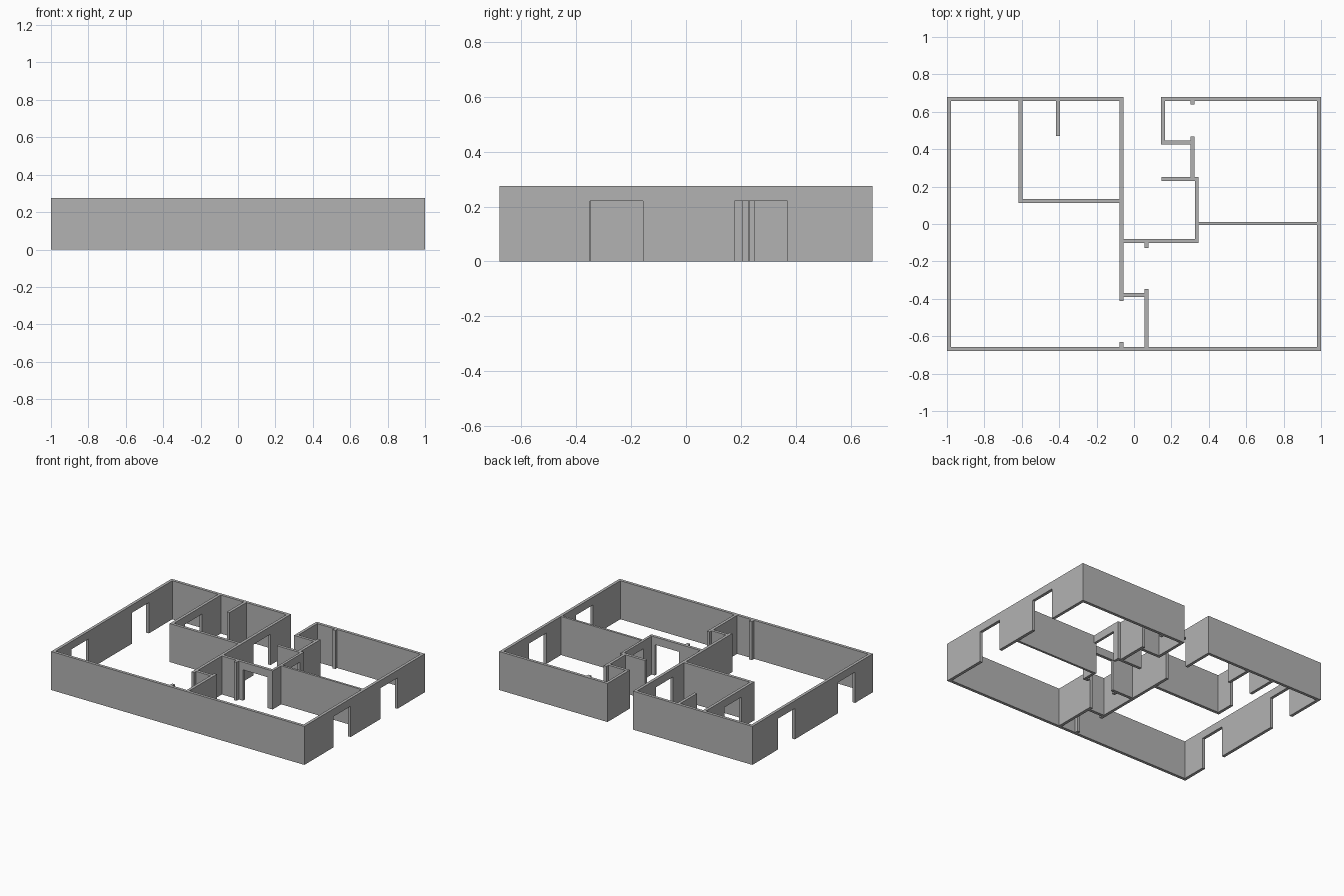
import bpy
import bmesh

if "Cube" in bpy.data.objects:
    bpy.data.objects.remove(bpy.data.objects["Cube"], do_unlink=True)

WALL_H = 0.275
DOOR_H = 0.22
T = 0.021  # wall thickness

# Single plaster colour
plaster = bpy.data.materials.new("plaster_grey")
plaster.use_nodes = True
grey = (0.45, 0.45, 0.45, 1.0)
plaster.diffuse_color = grey
plaster.node_tree.nodes["Principled BSDF"].inputs["Base Color"].default_value = grey


def wall(name, axis, centre, start, end, doors=(), thick=T):
    """Extrude a wall elevation, notched by doorways, along 'x' or 'y'."""
    outline = [(start, 0)]
    for a, b in doors:
        outline += [(a, 0), (a, DOOR_H), (b, DOOR_H), (b, 0)]
    outline += [(end, 0), (end, WALL_H), (start, WALL_H)]

    def place(along, across, z):
        return (along, across, z) if axis == "x" else (across, along, z)

    bm = bmesh.new()
    near = [bm.verts.new(place(u, centre - thick / 2, z)) for u, z in outline]
    far = [bm.verts.new(place(u, centre + thick / 2, z)) for u, z in outline]
    bm.faces.new(near)
    bm.faces.new(far)
    for i in range(len(outline)):
        j = (i + 1) % len(outline)
        bm.faces.new((near[i], near[j], far[j], far[i]))
    bmesh.ops.recalc_face_normals(bm, faces=bm.faces)
    mesh = bpy.data.meshes.new(name)
    bm.to_mesh(mesh)
    bm.free()
    mesh.materials.append(plaster)
    obj = bpy.data.objects.new(name, mesh)
    bpy.context.collection.objects.link(obj)
    return obj


# Outer shell
OUT_Y = 0.679 - T / 2
IN_Y = 0.679 - T
OUT_X = 1 - T / 2
wall("front_wall", "x", -OUT_Y, -1, 1)
wall("back_wall_right", "x", OUT_Y, -1, -0.057)
wall("back_wall_left", "x", OUT_Y, 0.145, 1)
wall("right_side_wall", "y", -OUT_X, -IN_Y, IN_Y, [(-0.48, -0.287), (0.2, 0.393)])
wall("left_side_wall", "y", OUT_X, -IN_Y, IN_Y, [(-0.35, -0.157), (0.177, 0.37)])

# Enclosed room at the back right, with its short divider
room_door = [(0.255, 0.448)]
wall("hall_wall", "y", -0.067, -0.413, IN_Y, room_door)
wall("back_room_side_wall", "y", -0.607, 0.112, IN_Y, room_door)
wall("back_room_front_wall", "x", 0.122, -0.597, -0.078)
wall("back_room_divider", "y", -0.406, 0.47, IN_Y)

# Central lobby
wall("lobby_front_wall", "x", -0.091, -0.057, 0.345, [(0.11, 0.303)])
wall("lobby_side_wall", "y", 0.336, -0.08, 0.23, [(0.012, 0.205)], 0.018)
wall("lobby_back_wall", "x", 0.241, 0.146, 0.345)
wall("lobby_door_post", "y", 0.067, -0.127, -0.102)

# Closet beside the rear entrance
wall("rear_closet_entry_wall", "y", 0.155, 0.446, IN_Y)
wall("rear_closet_front_wall", "x", 0.435, 0.145, 0.302)
wall("rear_closet_side_wall", "y", 0.312, 0.251, 0.468)
wall("rear_closet_door_post", "y", 0.312, 0.638, IN_Y)

# Closet against the front wall
wall("front_closet_back_wall", "x", -0.38, -0.057, 0.057)
wall("front_closet_side_wall", "y", 0.067, -IN_Y, -0.348)
wall("front_closet_door_post", "y", -0.067, -IN_Y, -0.632)

# Partition between the two left rooms
wall("left_rooms_partition", "x", 0.003, 0.345, 1 - T, (), 0.016)
